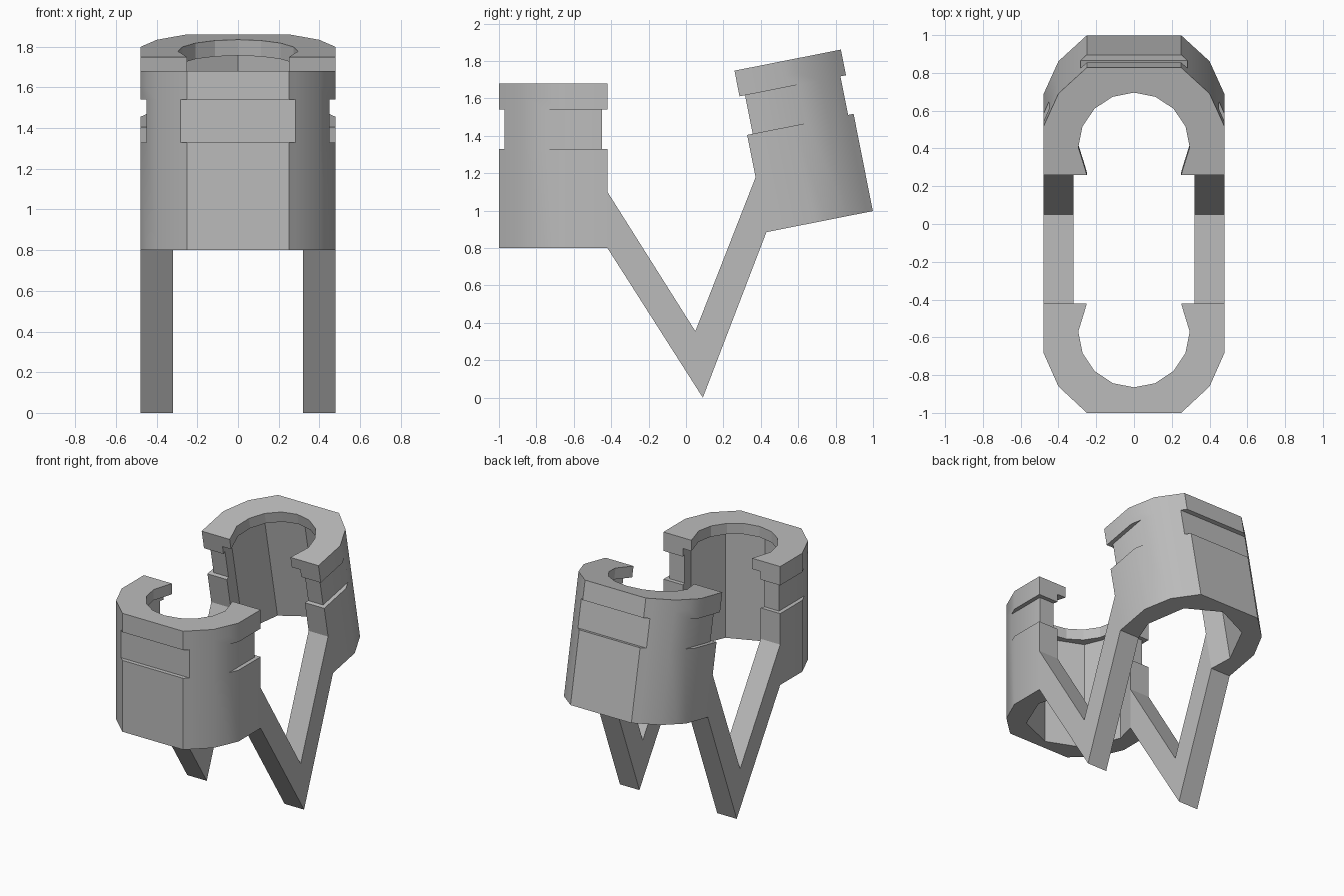
import bpy, bmesh, math
from mathutils import Matrix, Vector

cube = bpy.data.objects.get("Cube")
if cube:
    bpy.data.objects.remove(cube, do_unlink=True)

grey = bpy.data.materials.new("matte grey")
grey.use_nodes = True
grey.diffuse_color = (0.5, 0.5, 0.5, 1)
grey.node_tree.nodes["Principled BSDF"].inputs["Base Color"].default_value = (0.5, 0.5, 0.5, 1)


def finish(name, bm, matrix=Matrix()):
    bmesh.ops.remove_doubles(bm, verts=bm.verts, dist=0.0005)
    bmesh.ops.recalc_face_normals(bm, faces=bm.faces)
    mesh = bpy.data.meshes.new(name)
    bm.to_mesh(mesh)
    bm.free()
    mesh.materials.append(grey)
    obj = bpy.data.objects.new(name, mesh)
    obj.matrix_world = matrix
    bpy.context.collection.objects.link(obj)
    return obj


# Half outlines, from the open tips (y = 0) to the closed end
OUTER = [(0.48, 0), (0.48, -0.26), (0.45, -0.328), (0.40, -0.44), (0.282, -0.55), (0.25, -0.58)]
GROOVE = [(0.45, -0.03), OUTER[2], OUTER[2], OUTER[3], OUTER[4], OUTER[4]]
AXIS_Y = -0.15


def arc(radius, angle):
    a = math.radians(angle)
    return (radius * math.cos(a), AXIS_Y - radius * math.sin(a))


def midpoint(p, q):
    return ((p[0] + q[0]) / 2, (p[1] + q[1]) / 2)


# The lip is sixteen-sided, the wider bore below it eight-sided
side, corner, back = [arc(0.36, a) for a in (0, 45, 90)]
BORE = [(0.32, 0), (0.328, -0.03), side, midpoint(side, corner), corner, midpoint(corner, back), back]
LIP = [(0.25, 0), (0.258, -0.03)] + [arc(0.295, 22.5 * i) for i in range(5)]
BORE_GROOVE = [BORE[1]] + BORE[1:]


def outline(outer, inner):
    def flip(pts):
        return [(-x, y) for x, y in pts]
    return outer + flip(outer[::-1]) + flip(inner[:-1]) + inner[::-1]


def clip(name, matrix):
    full = outline(OUTER, BORE)
    band = outline(GROOVE, BORE_GROOVE)
    lip = outline(OUTER, LIP)
    levels = [(full, 0), (full, 0.53), (band, 0.53), (band, 0.74),
              (full, 0.74), (full, 0.80), (lip, 0.80), (lip, 0.88)]
    bm = bmesh.new()
    rings = [[bm.verts.new((x, y, z)) for x, y in pts] for pts, z in levels]
    for low, high in zip(rings, rings[1:]):
        for i in range(len(low)):
            j = (i + 1) % len(low)
            bm.faces.new((low[i], low[j], high[j], high[i]))
    bm.faces.new(rings[0][::-1])
    bm.faces.new(rings[-1])
    obj = finish(name, bm, matrix)

    # Rounded outside, faceted bore
    mesh = obj.data
    mesh.shade_smooth()
    mesh.set_sharp_from_angle(angle=math.radians(30))
    for poly in mesh.polygons:
        x, y, _ = poly.center
        if abs(poly.normal.z) > 0.5 or math.hypot(x, y - AXIS_Y) < 0.37:
            poly.use_smooth = False
    return obj


clip("front_clip", Matrix.Translation((0, -0.42, 0.8)))
clip("rear_clip", Matrix.Translation((0, 0.43, 0.885))
     @ Matrix.Rotation(math.radians(11.2), 4, "X")
     @ Matrix.Rotation(math.pi, 4, "Z"))

# V-shaped spring arms joining the clips
ARM = [(-0.42, 0.8), (0.09, 0), (0.43, 0.885), (0.372, 1.178), (0.05, 0.355), (-0.42, 1.1)]
for name, start in (("left_arm", 0.32), ("right_arm", -0.48)):
    bm = bmesh.new()
    face = bm.faces.new([bm.verts.new((start, y, z)) for y, z in ARM])
    grown = bmesh.ops.extrude_face_region(bm, geom=[face], use_keep_orig=True)
    moved = [v for v in grown["geom"] if isinstance(v, bmesh.types.BMVert)]
    bmesh.ops.translate(bm, verts=moved, vec=Vector((0.16, 0, 0)))
    finish(name, bm)
